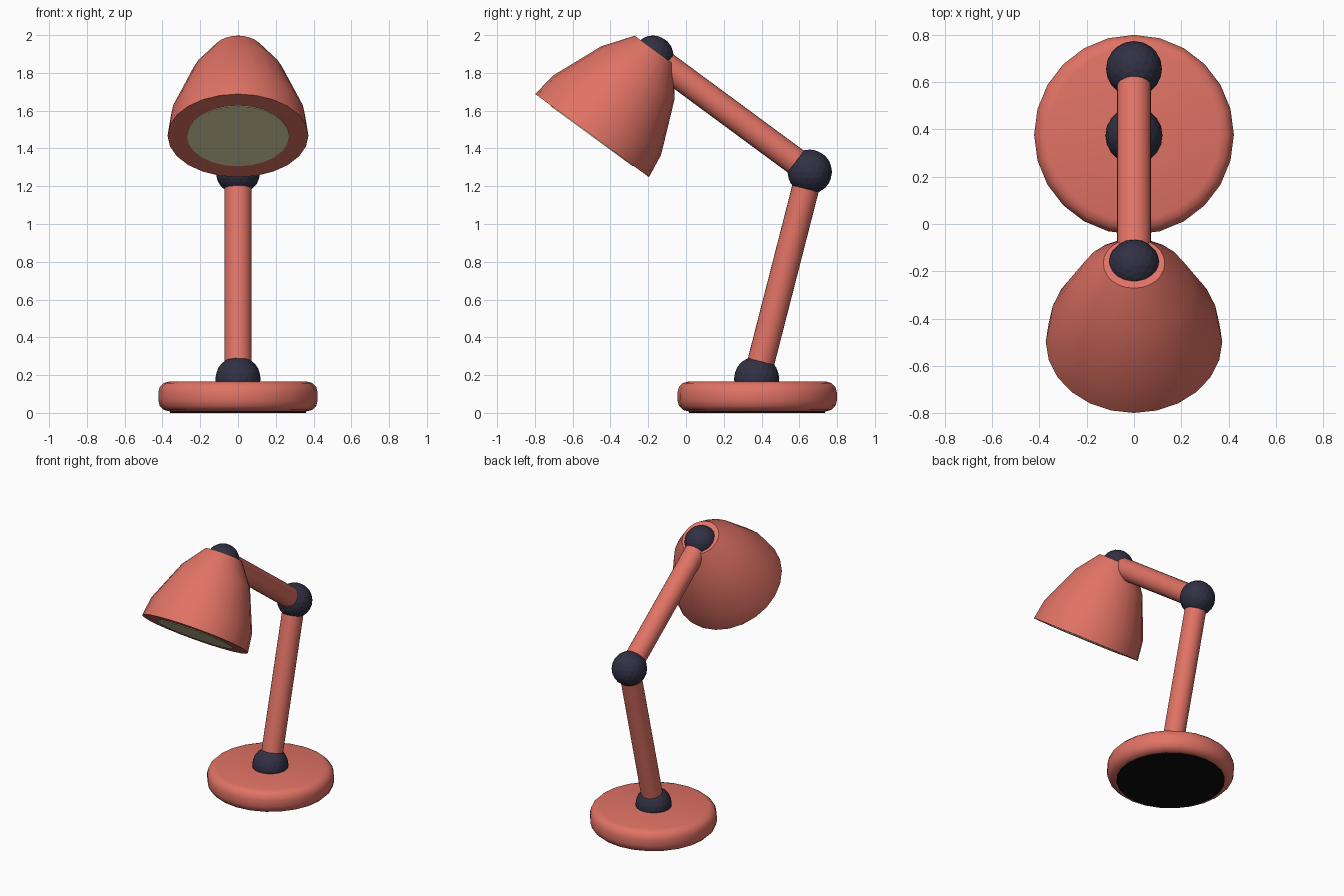
import bpy, bmesh, math
from mathutils import Vector

cube = bpy.data.objects.get("Cube")
if cube:
    bpy.data.objects.remove(cube, do_unlink=True)


def material(name, rgb):
    m = bpy.data.materials.new(name)
    m.use_nodes = True
    m.diffuse_color = (*rgb, 1)
    m.node_tree.nodes["Principled BSDF"].inputs["Base Color"].default_value = (*rgb, 1)
    return m


CORAL = material("coral paint", (0.75, 0.17, 0.13))
NAVY = material("dark navy", (0.03, 0.03, 0.058))
CREAM = material("warm cream", (0.83, 0.78, 0.46))
BLACK = material("black rubber", (0.004, 0.004, 0.004))


def finish(name, bm, mat, smooth=True):
    mesh = bpy.data.meshes.new(name)
    bmesh.ops.recalc_face_normals(bm, faces=bm.faces)
    bm.to_mesh(mesh)
    bm.free()
    mesh.materials.append(mat)
    obj = bpy.data.objects.new(name, mesh)
    bpy.context.collection.objects.link(obj)
    if smooth:
        bpy.ops.object.select_all(action='DESELECT')
        obj.select_set(True)
        bpy.context.view_layer.objects.active = obj
        bpy.ops.object.shade_smooth_by_angle(angle=math.radians(40))
    return obj


def lathe(name, profile, origin, axis, mat, sides=24):
    """Closed solid of revolution; profile is (radius, height) from bottom to top."""
    turn = Vector(axis).to_track_quat('Z', 'Y')
    bm = bmesh.new()
    rings = []
    for r, h in profile:
        ring = []
        for i in range(sides):
            a = math.tau * i / sides
            ring.append(bm.verts.new(Vector(origin) + turn @ Vector((r * math.cos(a), r * math.sin(a), h))))
        rings.append(ring)
    for low, high in zip(rings, rings[1:]):
        for i in range(sides):
            j = (i + 1) % sides
            bm.faces.new((low[i], low[j], high[j], high[i]))
    bm.faces.new(rings[0][::-1])
    bm.faces.new(rings[-1])
    return finish(name, bm, mat)


def joint(name, centre, radius):
    bm = bmesh.new()
    bmesh.ops.create_icosphere(bm, subdivisions=3, radius=radius)
    bmesh.ops.translate(bm, verts=bm.verts, vec=centre)
    return finish(name, bm, NAVY, smooth=False)


def arm(name, start, end, radius=0.072):
    axis = end - start
    return lathe(name, [(radius, 0), (radius, axis.length)], start, axis, CORAL)


# Pivot points
foot = Vector((0, 0.374, 0.18))
elbow = Vector((0, 0.655, 1.276))
neck = Vector((0, -0.175, 1.888))

# Weighted base with rounded edges, on a rubber pad
radius, bevel, bottom, top = 0.422, 0.058, 0.008, 0.166
quarter = [math.radians(a) for a in (0, 30, 60, 90)]
lower = [(radius - bevel + bevel * math.sin(a), bottom + bevel * (1 - math.cos(a))) for a in quarter]
upper = [(r, top + bottom - h) for r, h in reversed(lower)]
lathe("base", lower + upper, (0, foot.y + 0.003, 0), (0, 0, 1), CORAL)
lathe("base_pad", [(0.36, 0), (0.36, 0.016)], (0, foot.y + 0.003, 0), (0, 0, 1), BLACK)

# Arms and ball joints
arm("lower_arm", foot, elbow)
arm("upper_arm", elbow, neck)
joint("base_joint", foot, 0.12)
joint("elbow_joint", elbow, 0.118)
joint("head_joint", neck, 0.11)

# Tilted shade with a flat lamp disc in its mouth
mouth = Vector((0, -0.497, 1.468))
tilt = Vector((0, 0.59, 0.807)).normalized()
lathe("shade", [(0.373, 0), (0.355, 0.133), (0.24, 0.41), (0.13, 0.56)], mouth, tilt, CORAL)
lathe("lamp_disc", [(0.27, -0.004), (0.27, 0.004)], mouth, tilt, CREAM)
